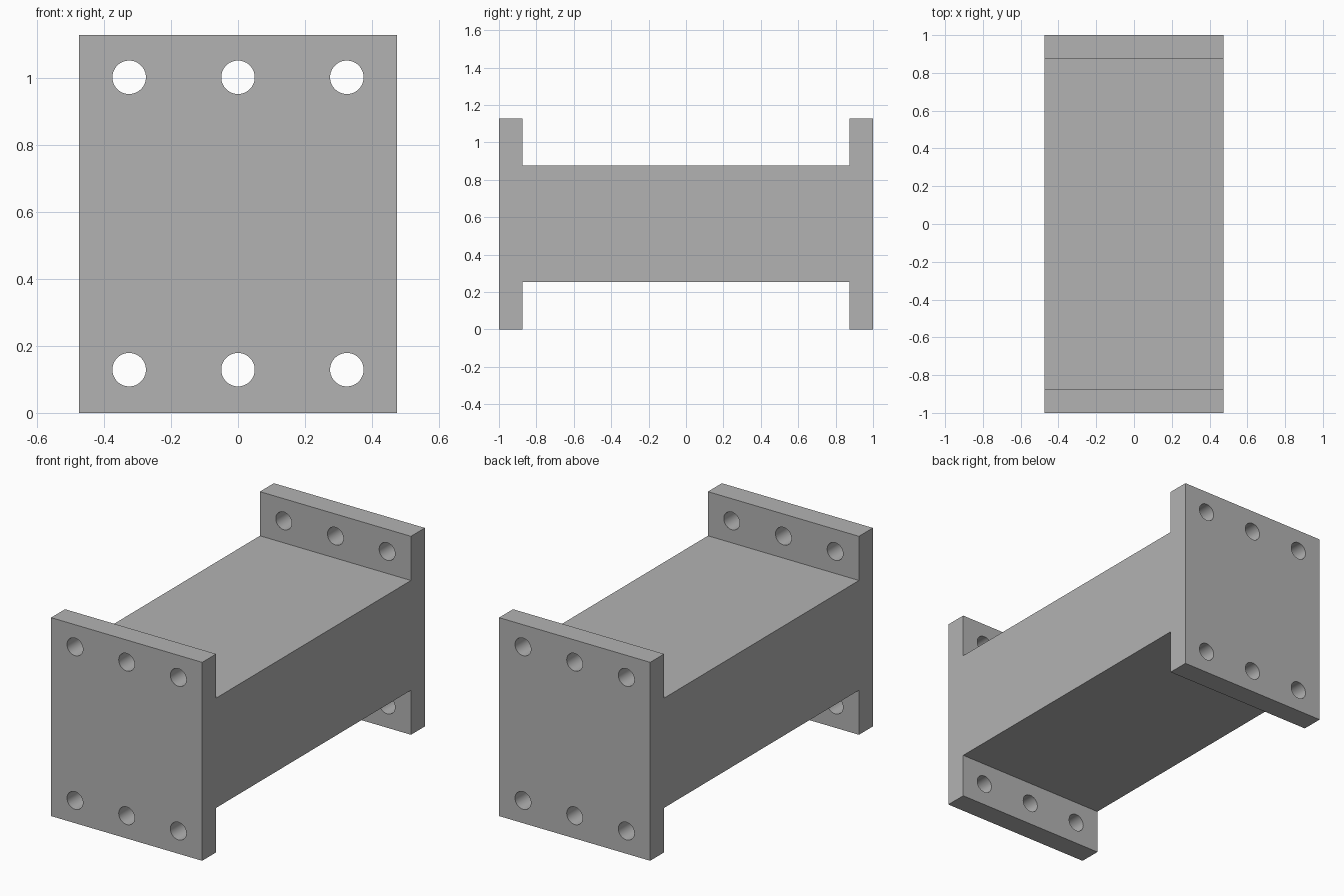
import bpy
import bmesh
import math
from mathutils import Matrix

cube = bpy.data.objects.get("Cube")
if cube:
    bpy.data.objects.remove(cube, do_unlink=True)

WIDTH = 0.95
HEIGHT = 1.128
HALF_LENGTH = 1.0
FLANGE_INNER = 0.875
BODY_BOTTOM, BODY_TOP = 0.253, 0.877
HOLE_RADIUS = 0.05
HOLE_X = 0.325
HOLE_Z = (0.129, 1.002)

# Plain grey material
grey = bpy.data.materials.new("grey")
grey.use_nodes = True
colour = (0.45, 0.45, 0.45, 1)
grey.diffuse_color = colour
grey.node_tree.nodes["Principled BSDF"].inputs["Base Color"].default_value = colour


def add_object(name, bm):
    bmesh.ops.recalc_face_normals(bm, faces=bm.faces)
    mesh = bpy.data.meshes.new(name)
    bm.to_mesh(mesh)
    bm.free()
    mesh.materials.append(grey)
    obj = bpy.data.objects.new(name, mesh)
    bpy.context.collection.objects.link(obj)
    return obj


# Beam with end flanges: side profile extruded across the width
half = [(FLANGE_INNER, BODY_BOTTOM), (FLANGE_INNER, 0), (HALF_LENGTH, 0),
        (HALF_LENGTH, HEIGHT), (FLANGE_INNER, HEIGHT), (FLANGE_INNER, BODY_TOP)]
profile = half + [(-y, z) for y, z in reversed(half)]
bm = bmesh.new()
face = bm.faces.new([bm.verts.new((-WIDTH / 2, y, z)) for y, z in profile])
extruded = bmesh.ops.extrude_face_region(bm, geom=[face])["geom"]
bmesh.ops.translate(bm, vec=(WIDTH, 0, 0),
                    verts=[v for v in extruded if isinstance(v, bmesh.types.BMVert)])
beam = add_object("flanged_beam", bm)

# Bolt holes through both flanges
bm = bmesh.new()
for x in (-HOLE_X, 0, HOLE_X):
    for z in HOLE_Z:
        bmesh.ops.create_cone(
            bm, cap_ends=True, segments=48, radius1=HOLE_RADIUS,
            radius2=HOLE_RADIUS, depth=2.4,
            matrix=Matrix.Translation((x, 0, z)) @ Matrix.Rotation(math.pi / 2, 4, "X"))
cutter = add_object("bolt_hole_cutter", bm)
cutter.hide_render = True

cut = beam.modifiers.new("bolt_holes", "BOOLEAN")
cut.operation = "DIFFERENCE"
cut.solver = "EXACT"
cut.object = cutter

bpy.ops.object.select_all(action="DESELECT")
beam.select_set(True)
bpy.context.view_layer.objects.active = beam
bpy.ops.object.modifier_apply(modifier=cut.name)
bpy.data.objects.remove(cutter, do_unlink=True)

# Smooth hole walls, crisp edges
bpy.ops.object.shade_smooth_by_angle(angle=math.radians(30))
